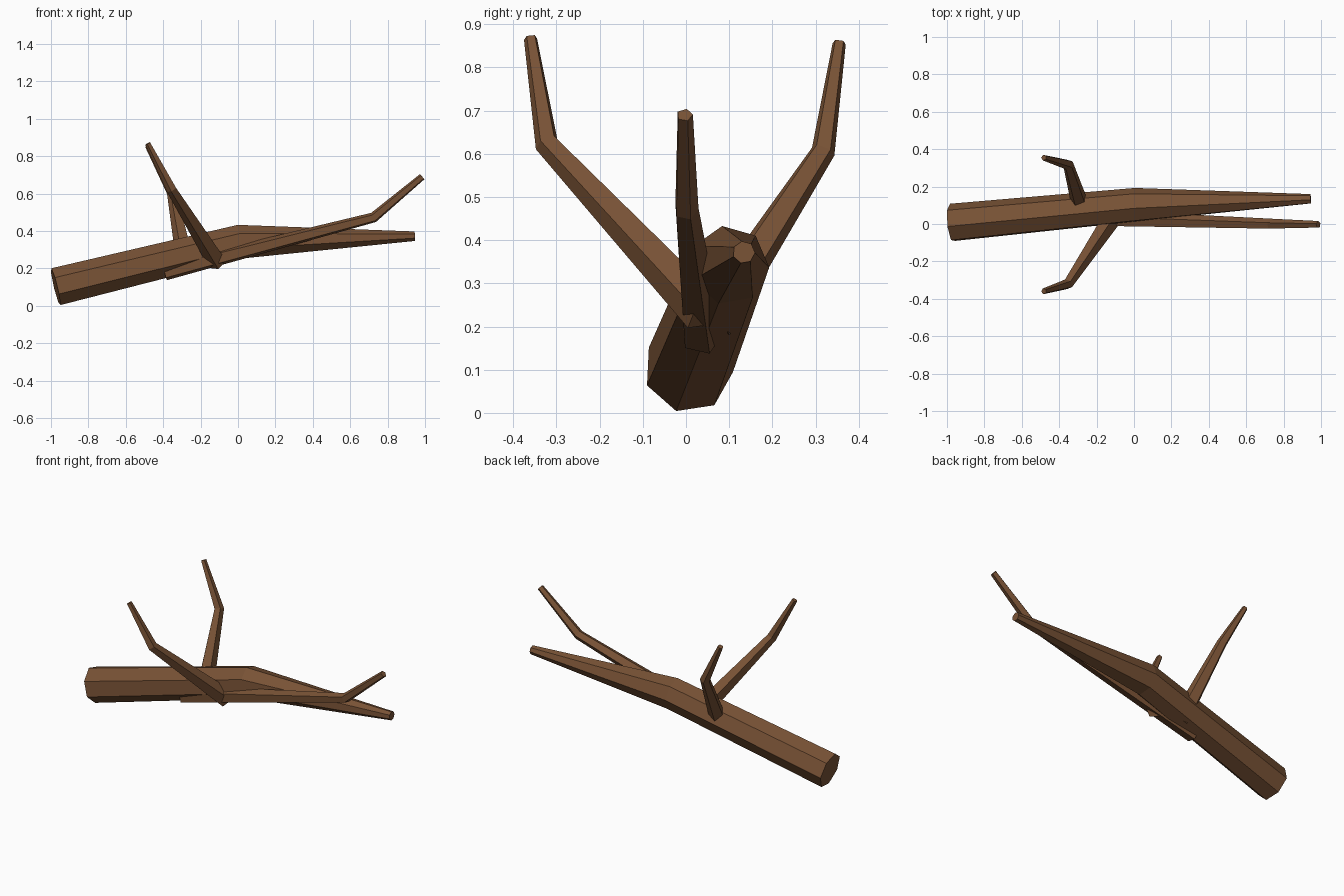
import bpy, bmesh, math
from mathutils import Vector

if "Cube" in bpy.data.objects:
    bpy.data.objects.remove(bpy.data.objects["Cube"])

bark = bpy.data.materials.new("brown bark")
bark.diffuse_color = (0.19, 0.085, 0.036, 1)
bark.use_nodes = True
bark.node_tree.nodes["Principled BSDF"].inputs["Base Color"].default_value = bark.diffuse_color


def limb(name, path, sides, phase):
    """Flat-faced tapered tube through (x, y, z, radius) points, capped at both ends."""
    pts = [Vector(p[:3]) for p in path]
    bm = bmesh.new()
    rings = []
    for i, p in enumerate(path):
        d = Vector()
        if i > 0:
            d += (pts[i] - pts[i - 1]).normalized()
        if i < len(pts) - 1:
            d += (pts[i + 1] - pts[i]).normalized()
        d.normalize()
        u = Vector((0, 1, 0))
        u = (u - d * u.dot(d)).normalized()
        v = d.cross(u)
        ring = []
        for k in range(sides):
            a = math.radians(phase) + math.tau * k / sides
            ring.append(bm.verts.new(pts[i] + p[3] * (u * math.cos(a) + v * math.sin(a))))
        rings.append(ring)
    for r0, r1 in zip(rings, rings[1:]):
        for k in range(sides):
            n = (k + 1) % sides
            bm.faces.new((r0[k], r0[n], r1[n], r1[k]))
    bm.faces.new(rings[0])
    bm.faces.new(rings[-1])
    bmesh.ops.recalc_face_normals(bm, faces=bm.faces)
    me = bpy.data.meshes.new(name)
    bm.to_mesh(me)
    bm.free()
    me.materials.append(bark)
    ob = bpy.data.objects.new(name, me)
    bpy.context.collection.objects.link(ob)


# Main trunk: thick butt, slight bend, thin tip
limb("trunk", [(-0.975, 0.005, 0.101, 0.104), (0.01, 0.1, 0.342, 0.093),
               (0.945, 0.134, 0.372, 0.026)], 7, 203)
# Long branch running along the trunk
limb("long_branch", [(-0.392, 0.036, 0.182, 0.05), (0.725, 0.0, 0.472, 0.029),
                     (0.985, -0.003, 0.69, 0.019)], 5, 220)
# Two upright side branches
limb("front_branch", [(-0.11, 0.045, 0.232, 0.054), (-0.355, -0.322, 0.624, 0.029),
                      (-0.482, -0.36, 0.868, 0.016)], 5, 20)
limb("back_branch", [(-0.275, 0.06, 0.21, 0.052), (-0.352, 0.318, 0.608, 0.029),
                     (-0.482, 0.355, 0.857, 0.016)], 5, 20)
